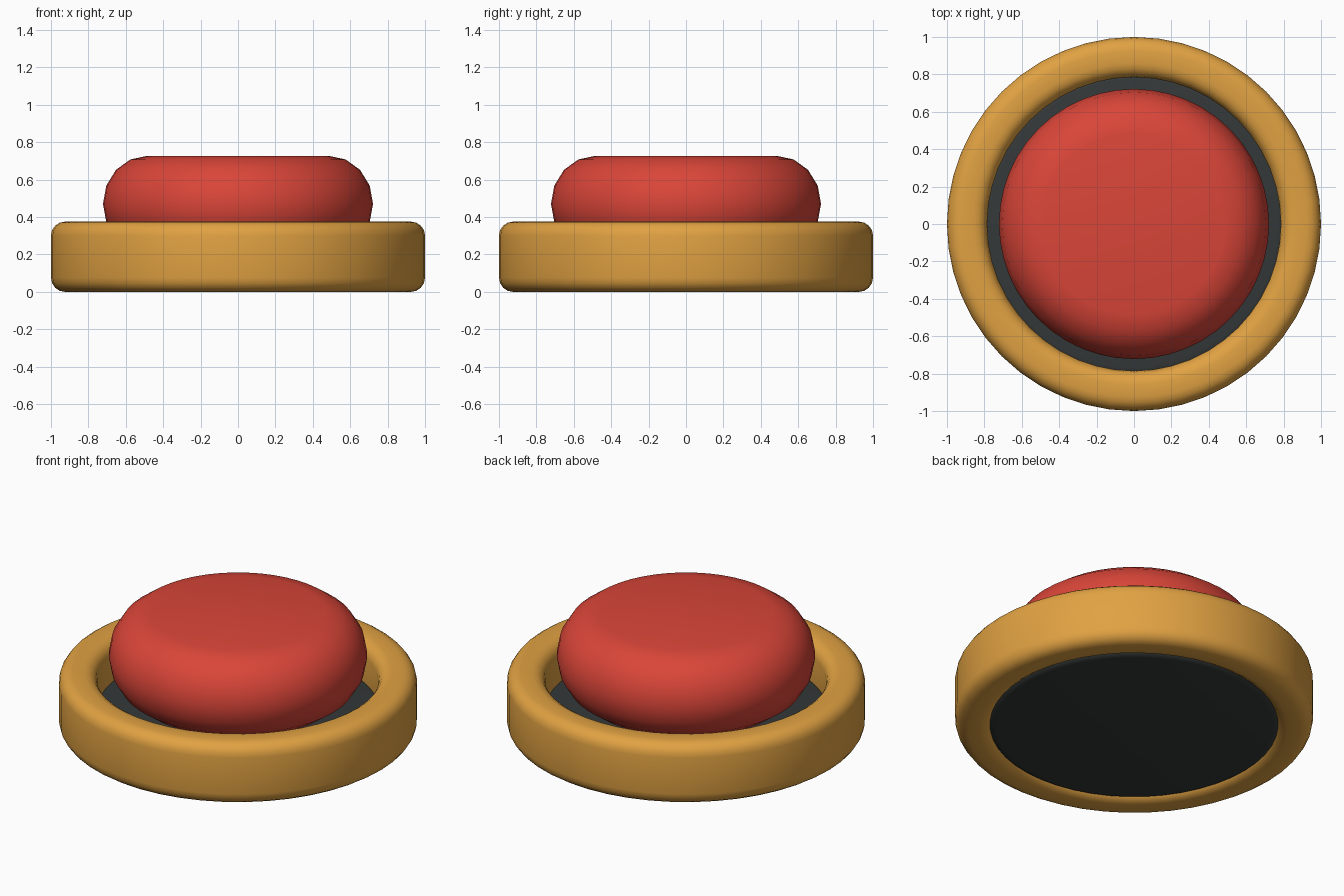
import bpy, math

if "Cube" in bpy.data.objects:
    bpy.data.objects.remove(bpy.data.objects["Cube"])

SIDES = 48


def rounded(r, z, rx, rz, quarter, steps=4):
    """Points of a quarter-ellipse corner, counter-clockwise from quarter * 90 degrees."""
    return [(r + rx * math.cos((quarter + i / steps) * math.pi / 2),
             z + rz * math.sin((quarter + i / steps) * math.pi / 2))
            for i in range(steps + 1)]


def lathe(name, profile, color, closed):
    """Revolve a (radius, z) profile round z; open profiles get flat caps."""
    n = len(profile)
    verts = [(r * math.cos(2 * math.pi * s / SIDES), r * math.sin(2 * math.pi * s / SIDES), z)
             for s in range(SIDES) for r, z in profile]
    faces = []
    for s in range(SIDES):
        a, b = s * n, (s + 1) % SIDES * n
        for i in range(n if closed else n - 1):
            j = (i + 1) % n
            faces.append((a + i, b + i, b + j, a + j))
    if not closed:
        faces.append([s * n for s in reversed(range(SIDES))])
        faces.append([s * n + n - 1 for s in range(SIDES)])
    mesh = bpy.data.meshes.new(name)
    mesh.from_pydata(verts, [], faces)
    mesh.polygons.foreach_set("use_smooth", [True] * len(mesh.polygons))
    mesh.update()
    mat = bpy.data.materials.new(name + "_color")
    mat.diffuse_color = (*color, 1)
    mat.use_nodes = True
    mat.node_tree.nodes["Principled BSDF"].inputs["Base Color"].default_value = mat.diffuse_color
    mesh.materials.append(mat)
    obj = bpy.data.objects.new(name, mesh)
    bpy.context.collection.objects.link(obj)
    return obj


# Outer ring: rounded rectangle section
b = 0.075
ring = (rounded(1 - b, b, b, b, 3) + rounded(1 - b, 0.375 - b, b, b, 0)
        + rounded(0.785 + b, 0.375 - b, b, b, 1) + rounded(0.785 + b, b, b, b, 2))
lathe("outer_ring", ring, (0.75, 0.36, 0.055), True)

# Dark base plate closing the ring
plate = rounded(0.77, 0.06, 0.05, 0.05, 3) + rounded(0.77, 0.09, 0.05, 0.05, 0)
lathe("base_plate", plate, (0.035, 0.04, 0.04), False)

# Red push button: fully rounded rim with flat top and bottom
button = rounded(0.485, 0.47, 0.237, 0.257, 3) + rounded(0.485, 0.47, 0.237, 0.257, 0)[1:]
lathe("push_button", button, (0.7, 0.06, 0.04), False)
